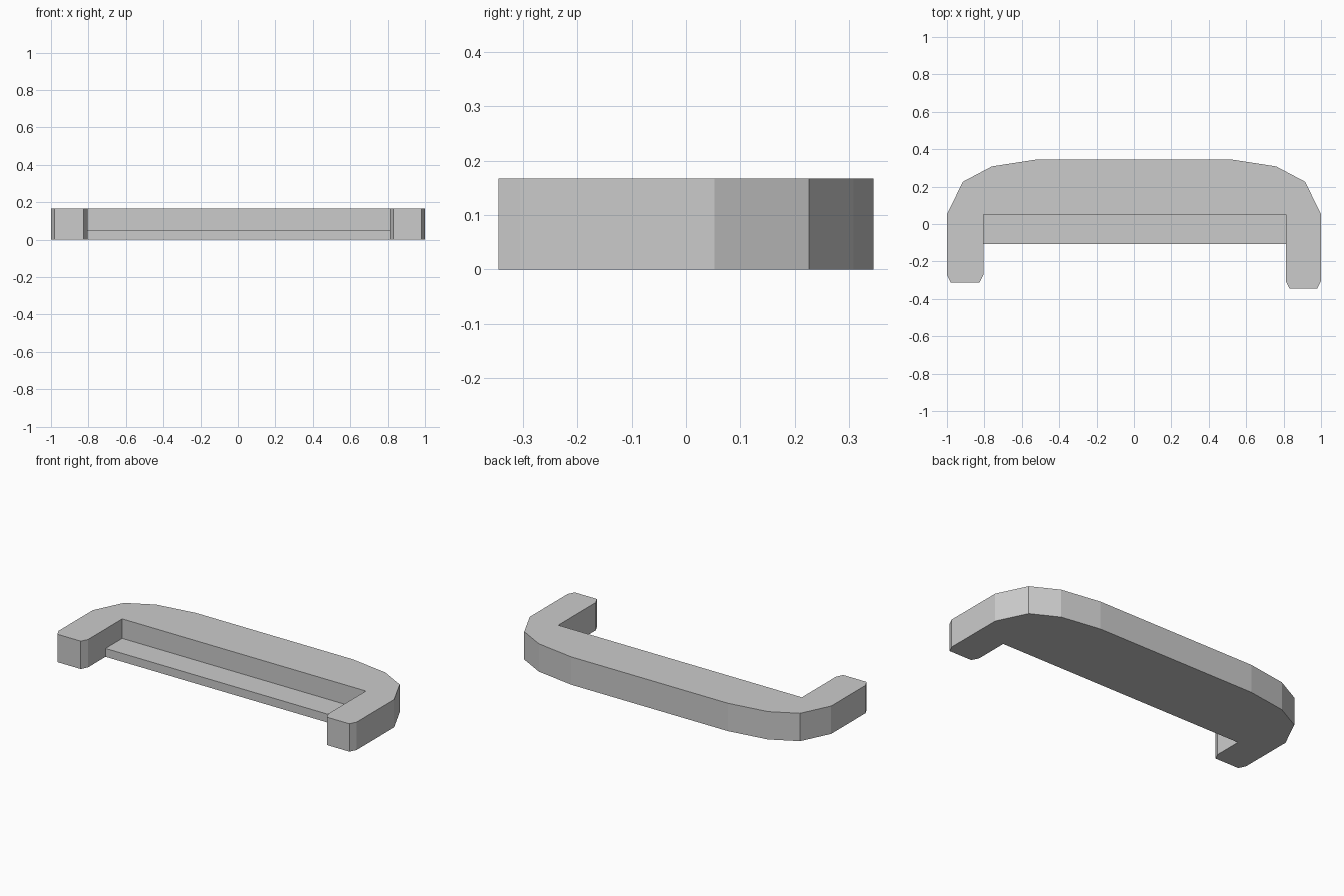
import bpy, bmesh

if "Cube" in bpy.data.objects:
    bpy.data.objects.remove(bpy.data.objects["Cube"])

HEIGHT = 0.167
LEDGE_HEIGHT = 0.05
INNER_LEFT, INNER_RIGHT, INNER_BACK = -0.805, 0.812, 0.052


def extrude_profile(name, points, height):
    """Extrude a flat outline upward from the ground into a closed solid."""
    bm = bmesh.new()
    face = bm.faces.new([bm.verts.new((x, y, 0)) for x, y in points])
    result = bmesh.ops.extrude_face_region(bm, geom=[face], use_keep_orig=True)
    top = [v for v in result["geom"] if isinstance(v, bmesh.types.BMVert)]
    bmesh.ops.translate(bm, verts=top, vec=(0, 0, height))
    bmesh.ops.recalc_face_normals(bm, faces=bm.faces)
    mesh = bpy.data.meshes.new(name)
    bm.to_mesh(mesh)
    bm.free()
    obj = bpy.data.objects.new(name, mesh)
    bpy.context.collection.objects.link(obj)
    return obj


def leg_end(outer, inner, tip):
    """Chamfered leg tip, listed from the outer side to the inner side."""
    step = 0.02 if inner > outer else -0.02
    return [(outer, tip + 0.04), (outer + step, tip),
            (inner - step, tip), (inner, tip + 0.04)]


# Faceted rounded back, shared by both sides
shoulder = [(0.52, 0.345), (0.76, 0.308), (0.915, 0.226), (1.0, 0.052)]
left_shoulder = [(-x, y) for x, y in reversed(shoulder)]

# U-shaped frame; the right leg is slightly longer than the left
outline = (left_shoulder + shoulder
           + leg_end(1.0, INNER_RIGHT, -0.345)
           + [(INNER_RIGHT, INNER_BACK), (INNER_LEFT, INNER_BACK)]
           + leg_end(-1.0, INNER_LEFT, -0.312)[::-1])
extrude_profile("curved_frame", outline, HEIGHT)

# Low ledge between the legs
extrude_profile("inner_ledge",
                [(INNER_LEFT, -0.106), (INNER_RIGHT, -0.106),
                 (INNER_RIGHT, INNER_BACK), (INNER_LEFT, INNER_BACK)],
                LEDGE_HEIGHT)
